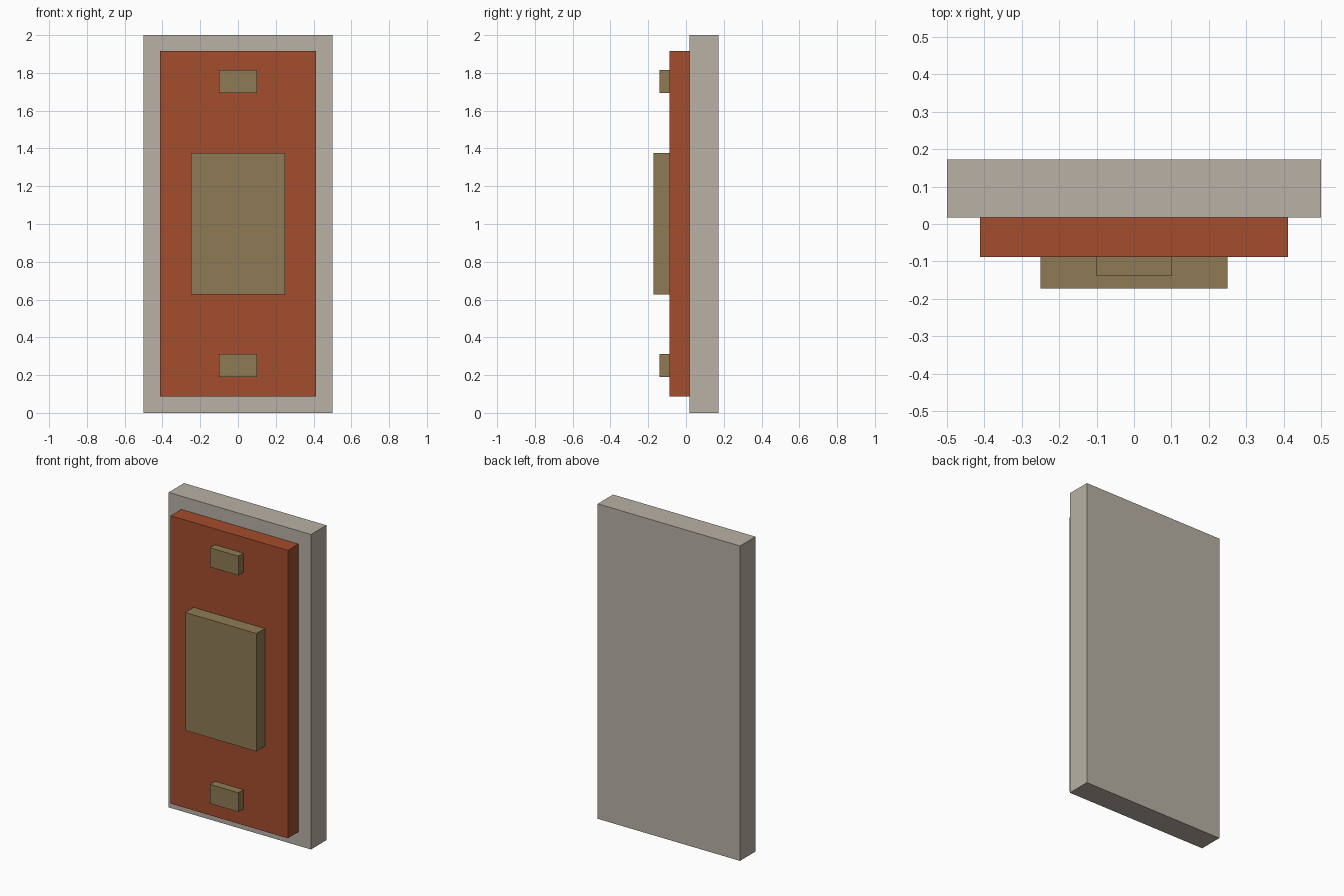
import bpy

if "Cube" in bpy.data.objects:
    bpy.data.objects.remove(bpy.data.objects["Cube"])


def material(name, rgb):
    mat = bpy.data.materials.new(name)
    mat.diffuse_color = (*rgb, 1.0)
    mat.use_nodes = True
    mat.node_tree.nodes["Principled BSDF"].inputs["Base Color"].default_value = mat.diffuse_color
    return mat


def box(name, width, y_range, z_range, mat):
    """Box centred on x = 0, spanning the given y and z ranges."""
    (y0, y1), (z0, z1) = y_range, z_range
    bpy.ops.mesh.primitive_cube_add(size=1, location=(0, (y0 + y1) / 2, (z0 + z1) / 2))
    obj = bpy.context.object
    obj.name = name
    obj.scale = (width, y1 - y0, z1 - z0)
    bpy.ops.object.transform_apply(location=False, rotation=False, scale=True)
    obj.data.materials.append(mat)
    return obj


stone = material("warm grey", (0.479, 0.440, 0.376))
rust = material("rust red", (0.366, 0.074, 0.026))
brass = material("dull brass", (0.275, 0.198, 0.089))

# Layer boundaries from back to front
BACK, SLAB_FRONT, PANEL_FRONT = 0.172, 0.018, -0.088

# Backing slab and raised panel
box("backing_slab", 1.0, (SLAB_FRONT, BACK), (0.0, 2.0), stone)
box("raised_panel", 0.824, (PANEL_FRONT, SLAB_FRONT), (0.088, 1.916), rust)

# Large centre plate
box("centre_plate", 0.5, (-0.172, PANEL_FRONT), (0.628, 1.377), brass)

# Small blocks above and below the plate
for name, z in (("lower_block", 0.252), ("upper_block", 1.754)):
    box(name, 0.2, (-0.139, PANEL_FRONT), (z - 0.061, z + 0.061), brass)
